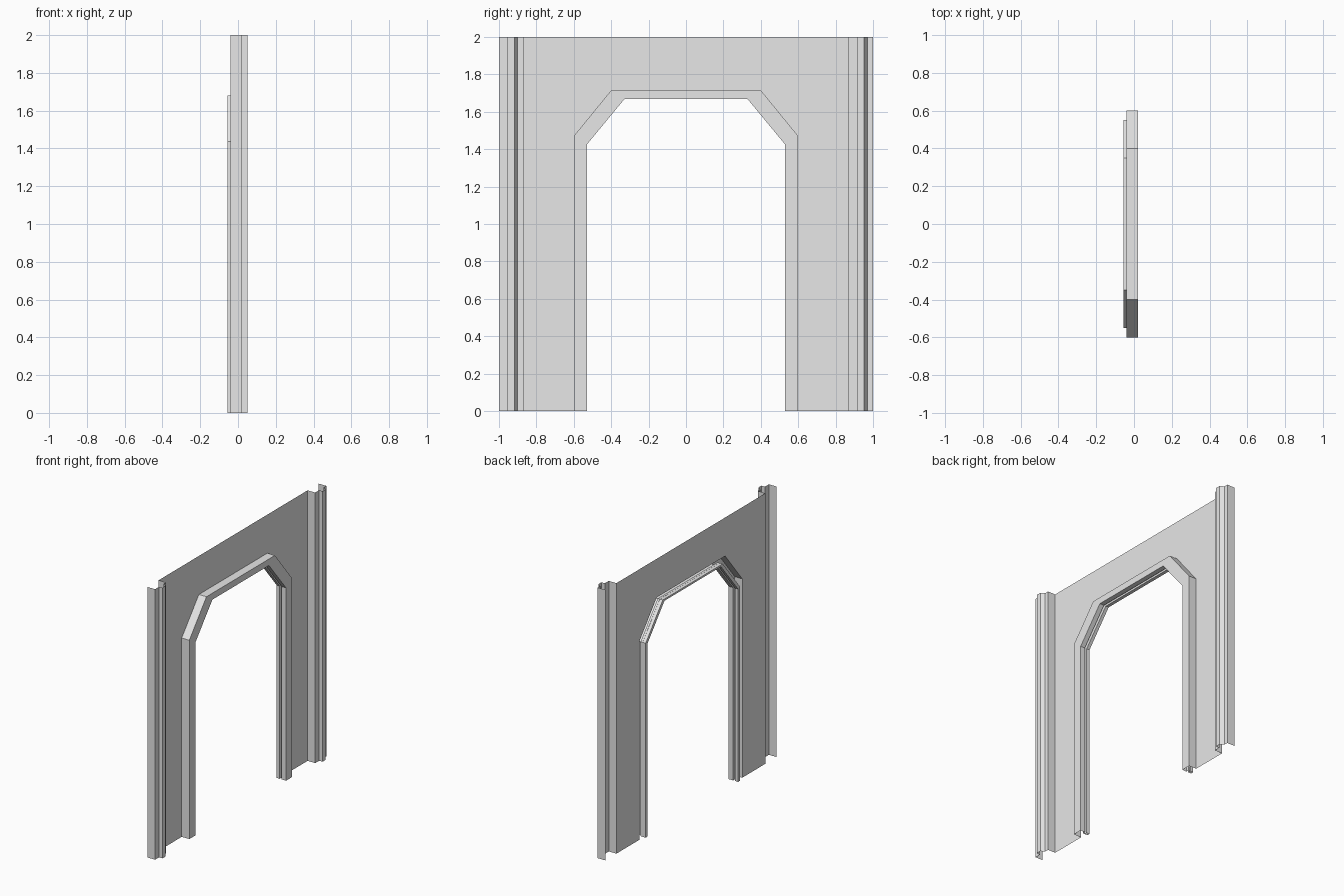
import bpy
import bmesh

cube = bpy.data.objects.get("Cube")
if cube:
    bpy.data.objects.remove(cube, do_unlink=True)

# One plain grey for the whole panel
GREY = (0.8, 0.8, 0.8, 1.0)
grey = bpy.data.materials.new("light_grey")
grey.use_nodes = True
grey.diffuse_color = GREY
grey.node_tree.nodes["Principled BSDF"].inputs["Base Color"].default_value = GREY

HEIGHT = 2.0
BACK, FRONT, RIDGE = -0.04, 0.022, 0.05   # depth levels along x
EDGE = 0.87                               # half width of the flat wall


def arch(d):
    """Half-octagon opening outline (y, z), at half width d."""
    t = (d - 0.53) / 0.07
    shoulder, head, top = 1.425 + 0.045 * t, d - 0.2, 1.667 + 0.048 * t
    right = [(d, 0), (d, shoulder), (head, top)]
    return [(-y, z) for y, z in right] + right[::-1]


def build(name, rows):
    """Skin quads between successive rows of points; flat shaded."""
    bm = bmesh.new()
    grid = [[bm.verts.new(p) for p in row] for row in rows]
    for a, b in zip(grid, grid[1:]):
        for i in range(len(a) - 1):
            bm.faces.new((a[i], a[i + 1], b[i + 1], b[i]))
    bmesh.ops.recalc_face_normals(bm, faces=bm.faces)
    mesh = bpy.data.meshes.new(name)
    bm.to_mesh(mesh)
    bm.free()
    mesh.materials.append(grey)
    obj = bpy.data.objects.new(name, mesh)
    bpy.context.collection.objects.link(obj)
    return obj


# Flat wall around the opening, ending at the frame's outer edge
hole = arch(0.6)
outer = [(-EDGE, 0), (-EDGE, hole[1][1]), (-EDGE, HEIGHT),
         (EDGE, HEIGHT), (EDGE, hole[1][1]), (EDGE, 0)]
build("wall_panel", [[(BACK, y, z) for y, z in line] for line in (outer, hole)])

# Door frame: folded profile (half width, x) swept round the opening
frame_profile = [(0.6, BACK), (0.6, FRONT), (0.53, FRONT), (0.53, -0.014),
                 (0.55, -0.014), (0.55, -0.03), (0.53, -0.03),
                 (0.53, -0.055), (0.55, -0.055), (0.55, -0.031)]
build("door_frame", [[(x, y, z) for y, z in arch(d)] for d, x in frame_profile])

# Edge channels: the same folded strip at both ends, open at the back
channel_profile = [(0, BACK), (0, FRONT), (0.046, FRONT), (0.046, RIDGE),
                   (0.083, RIDGE), (0.1, FRONT), (0.13, FRONT), (0.13, BACK)]
for name, start in (("front_edge_channel", -1.0), ("back_edge_channel", EDGE)):
    build(name, [[(x, start + u, z) for u, x in channel_profile] for z in (0, HEIGHT)])
